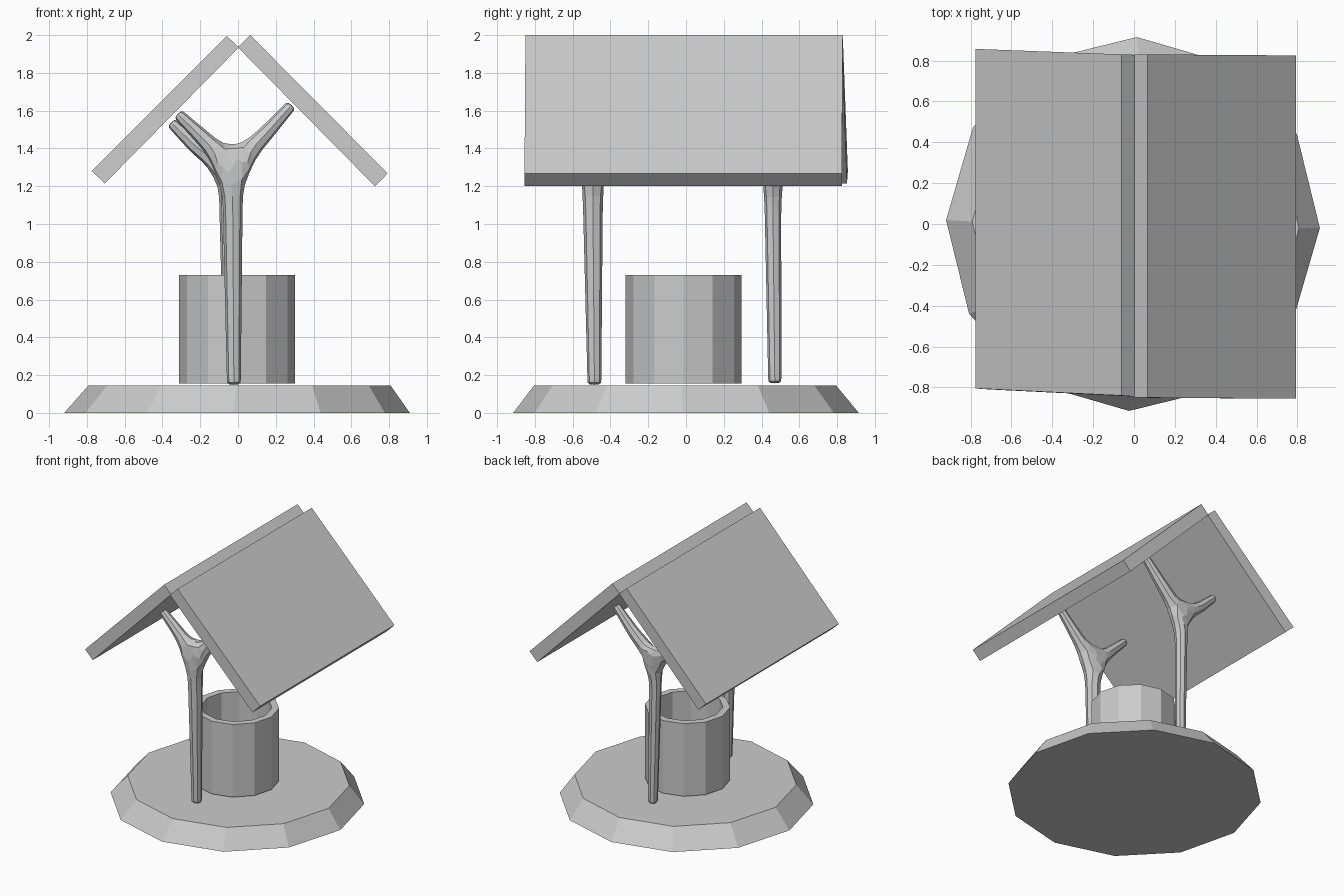
import bpy, bmesh
from math import cos, sin, pi, radians

if "Cube" in bpy.data.objects:
    bpy.data.objects.remove(bpy.data.objects["Cube"])


def finish(name, bm):
    bmesh.ops.recalc_face_normals(bm, faces=bm.faces)
    me = bpy.data.meshes.new(name)
    bm.to_mesh(me)
    bm.free()
    ob = bpy.data.objects.new(name, me)
    bpy.context.collection.objects.link(ob)
    return ob


def lathe(name, rings, n=12, turn=0.0, tube=False):
    """Loft n-sided rings given as (cx, cy, radius, z)."""
    bm = bmesh.new()
    loops = [[bm.verts.new((cx + r * cos(turn + 2 * pi * i / n),
                            cy + r * sin(turn + 2 * pi * i / n), z))
              for i in range(n)] for cx, cy, r, z in rings]
    pairs = list(zip(loops, loops[1:]))
    if tube:
        pairs.append((loops[-1], loops[0]))
    else:
        bm.faces.new(loops[0])
        bm.faces.new(loops[-1])
    for a, b in pairs:
        for i in range(n):
            j = (i + 1) % n
            bm.faces.new((a[i], a[j], b[j], b[i]))
    return finish(name, bm)


def slab(name, profile):
    """Roof board from an xz profile; each corner has its own y range."""
    bm = bmesh.new()
    f = [bm.verts.new((x, y0, z)) for x, z, y0, y1 in profile]
    b = [bm.verts.new((x, y1, z)) for x, z, y0, y1 in profile]
    bm.faces.new(f)
    bm.faces.new(b)
    for i in range(4):
        j = (i + 1) % 4
        bm.faces.new((f[i], f[j], b[j], b[i]))
    return finish(name, bm)


def forked_post(name, trunk, left, right):
    """Branching post; points are (x, y, z, radius), skinned and softened."""
    pts = trunk + left + right
    t, l = len(trunk), len(left)
    edges = [(i, i + 1) for i in range(len(pts) - 1)]
    edges[t + l - 1] = (t - 1, t + l)      # right branch starts at the fork
    me = bpy.data.meshes.new(name)
    me.from_pydata([p[:3] for p in pts], edges, [])
    ob = bpy.data.objects.new(name, me)
    bpy.context.collection.objects.link(ob)
    ob.modifiers.new("Skin", 'SKIN')
    for i, p in enumerate(pts):
        sv = me.skin_vertices[0].data[i]
        sv.radius = (p[3], p[3])
        sv.use_root = i == 0
    sub = ob.modifiers.new("Soften", 'SUBSURF')
    sub.levels = sub.render_levels = 1
    return ob


# Round stepped base
lathe("base", [(-0.005, 0, 0.915, 0.0), (0.008, -0.005, 0.80, 0.145)],
      turn=radians(-1.2))

# Well wall
c = (-0.005, -0.012)
lathe("well_wall", [(*c, 0.307, 0.155), (*c, 0.307, 0.73),
                    (*c, 0.255, 0.73), (*c, 0.255, 0.155)], tube=True)

# Roof boards
slab("roof_right", [(0.065, 2.0, -0.85, 0.83), (0.0, 1.935, -0.85, 0.83),
                    (0.725, 1.20, -0.855, 0.825), (0.792, 1.268, -0.855, 0.825)])
slab("roof_left", [(-0.06, 1.995, -0.84, 0.83), (0.005, 1.935, -0.845, 0.828),
                   (-0.705, 1.215, -0.81, 0.852), (-0.775, 1.28, -0.805, 0.857)])

# Forked posts
y = -0.485
forked_post("front_post",
            [(-0.022, y, 0.147, 0.04), (-0.022, y, 0.17, 0.04),
             (-0.028, y - 0.008, 1.10, 0.057), (-0.032, y - 0.008, 1.30, 0.068)],
            [(-0.18, y, 1.45, 0.046), (-0.30, y, 1.565, 0.033), (-0.32, y, 1.585, 0.032)],
            [(0.13, y, 1.46, 0.046), (0.265, y, 1.61, 0.033), (0.285, y, 1.632, 0.032)])
y = 0.47
forked_post("back_post",
            [(-0.04, y, 0.155, 0.038), (-0.04, y, 0.178, 0.038),
             (-0.055, y - 0.01, 1.10, 0.048), (-0.045, y - 0.01, 1.29, 0.062)],
            [(-0.21, y, 1.40, 0.046), (-0.335, y, 1.52, 0.033), (-0.355, y, 1.54, 0.032)],
            [(0.13, y, 1.46, 0.046), (0.265, y, 1.61, 0.033), (0.285, y, 1.632, 0.032)])
